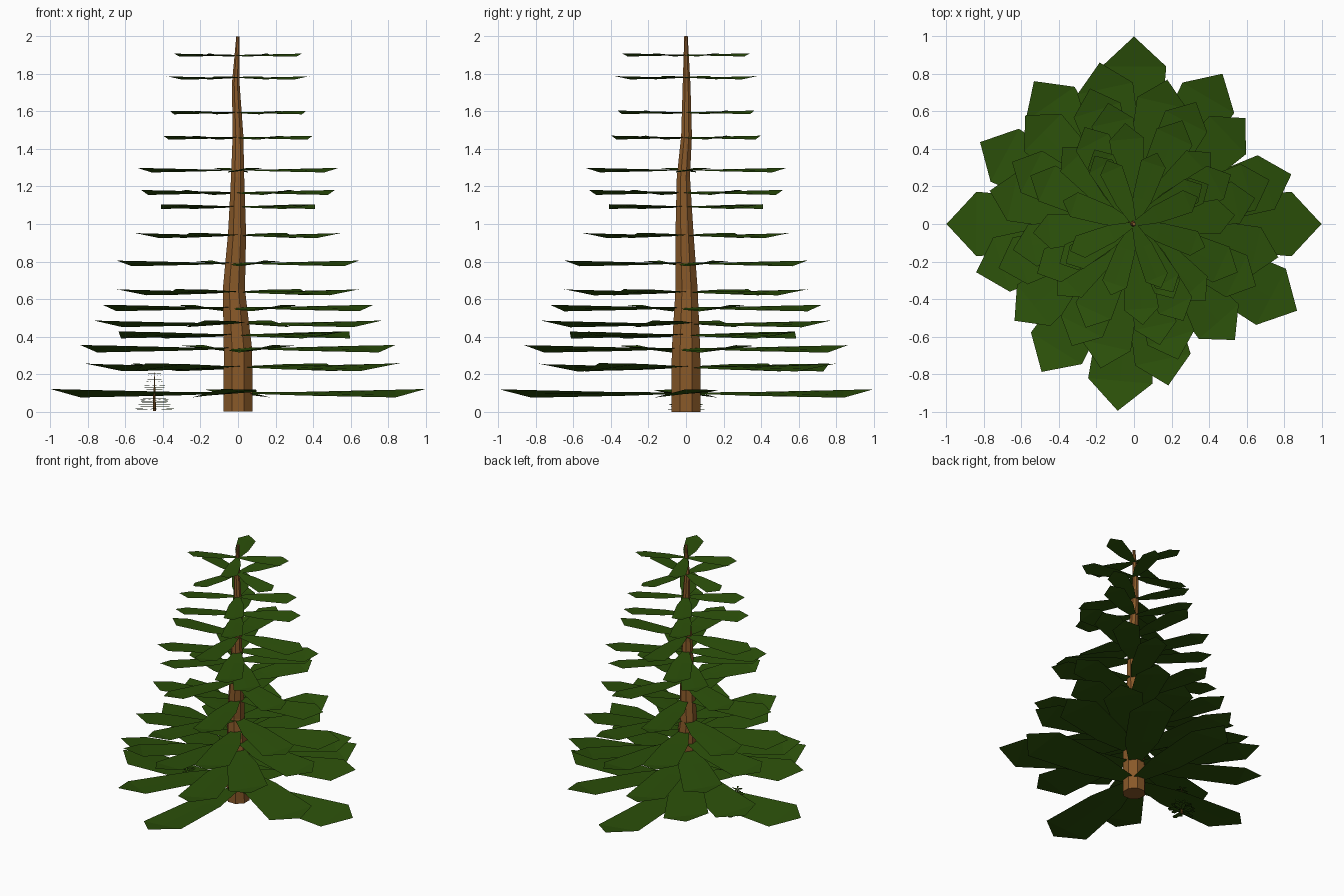
import bpy, bmesh, math
from mathutils import Matrix, Vector

if "Cube" in bpy.data.objects:
    bpy.data.objects.remove(bpy.data.objects["Cube"])


def material(name, rgb):
    m = bpy.data.materials.new(name)
    m.diffuse_color = (*rgb, 1)
    m.use_nodes = True
    m.node_tree.nodes["Principled BSDF"].inputs["Base Color"].default_value = m.diffuse_color
    return m


GREEN = material("needle_green", (0.025, 0.082, 0.003))
BROWN = material("bark_brown", (0.25, 0.1, 0.022))


def finish(bm, name, mat, xform):
    me = bpy.data.meshes.new(name)
    bm.transform(xform)
    bm.to_mesh(me)
    bm.free()
    me.materials.append(mat)
    bpy.context.collection.objects.link(bpy.data.objects.new(name, me))


# trunk rings: z, centre x, centre y, radius
RINGS = [(0, 0, 0, .083), (.33, 0, 0, .082), (.65, -.022, .003, .064),
         (.95, -.005, -.008, .052), (1.25, -.002, -.014, .038),
         (1.47, 0, .003, .031), (1.75, -.012, .003, .022), (2, 0, 0, .01)]

# tiers: height of the lowest leaf edge, leaf length, list of leaf directions
TIERS = [(.075, 1, (0, 90, 180, 265)),
         (.215, .93, (59.5, 125, 152, 238)),
         (.215, .985, (332,)),
         (.315, .88, (17.5, 102, 197, 282)),
         (.39, .82, (43.5, 135, 219, 311))]
for z, r, a in [(.45, .79, -13), (.535, .76, 18), (.62, .73, -27),
                (.775, .66, 12), (.925, .61, -25), (1.08, .56, 43),
                (1.155, .58, 27), (1.275, .54, 5), (1.45, .45, 28),
                (1.585, .42, 30), (1.77, .40, -18), (1.892, .37, 23)]:
    TIERS.append((z, r, [a + 90 * i for i in range(4)]))

# twisted leaf stations: distance, half width, low-edge and high-edge height
LEAF = [(.0, .035, .022, .028), (.35, .13, .010, .030), (.84, .172, .0, .041)]


def leaf(bm, z, r, deg):
    rot = Matrix.Translation((0, 0, z)) @ Matrix.Rotation(math.radians(deg), 4, 'Z')

    def vert(x, y, h):
        return bm.verts.new(rot @ Vector((x * r, y * r, h * r)))
    rows = [(vert(d, -w, lo), vert(d, 0, (lo + hi) / 2), vert(d, w, hi))
            for d, w, lo, hi in LEAF]
    tip = vert(1, 0, .045)
    for a, b in zip(rows, rows[1:]):
        for i in (0, 1):
            bm.faces.new((a[i], b[i], b[i + 1], a[i + 1]))
    for i in (0, 1):
        bm.faces.new((rows[-1][i], tip, rows[-1][i + 1]))


def tree(prefix, xform):
    # faceted, slightly crooked trunk
    n = 8
    bm = bmesh.new()
    rings = [[bm.verts.new((cx + r * math.cos(2 * math.pi * (i + .5) / n),
                            cy + r * math.sin(2 * math.pi * (i + .5) / n), z))
              for i in range(n)] for z, cx, cy, r in RINGS]
    for a, b in zip(rings, rings[1:]):
        for i in range(n):
            j = (i + 1) % n
            bm.faces.new((a[i], a[j], b[j], b[i]))
    bm.faces.new(rings[0][::-1])
    bm.faces.new(rings[-1])
    finish(bm, prefix + "trunk", BROWN, xform)
    # tiers of twisted branches
    for k, (z, r, angles) in enumerate(TIERS, 1):
        bm = bmesh.new()
        for a in angles:
            leaf(bm, z, r, a)
        finish(bm, f"{prefix}branch_tier_{k}", GREEN, xform)


tree("", Matrix.Identity(4))
# tiny sapling beside the trunk
tree("sapling_", Matrix.Translation((-.445, 0, .003)) @ Matrix.Scale(.106, 4))
